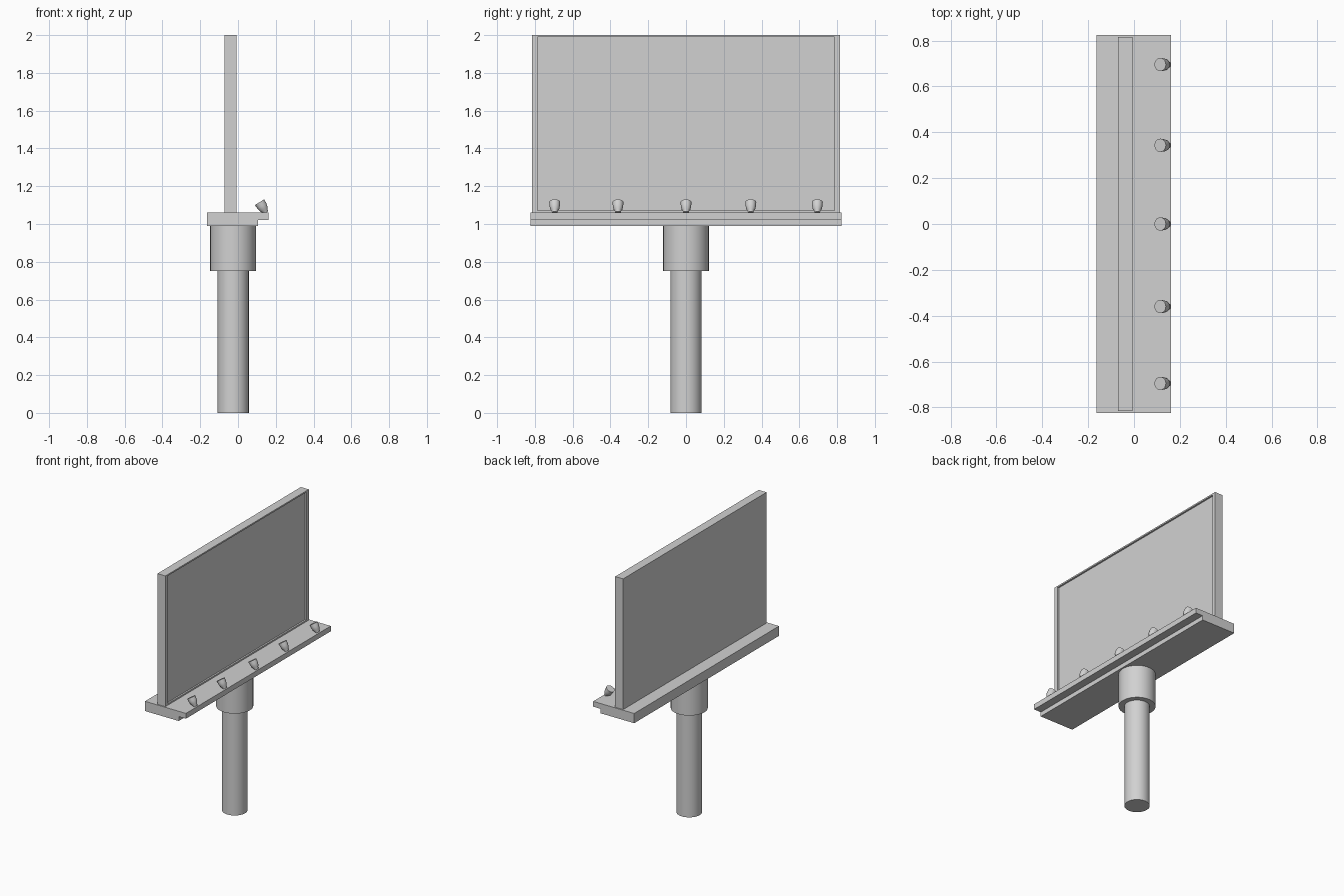
import bpy, bmesh
from math import radians
from mathutils import Matrix, Vector

cube = bpy.data.objects.get("Cube")
if cube:
    bpy.data.objects.remove(cube)

# Single painted-metal colour
grey = bpy.data.materials.new("light_grey_metal")
grey.use_nodes = True
colour = (0.64, 0.64, 0.64, 1)
grey.diffuse_color = colour
grey.node_tree.nodes["Principled BSDF"].inputs["Base Color"].default_value = colour


def finish(name, bm, smooth=False):
    bmesh.ops.recalc_face_normals(bm, faces=bm.faces)
    mesh = bpy.data.meshes.new(name)
    bm.to_mesh(mesh)
    bm.free()
    mesh.materials.append(grey)
    obj = bpy.data.objects.new(name, mesh)
    bpy.context.collection.objects.link(obj)
    if smooth:
        bpy.ops.object.select_all(action="DESELECT")
        obj.select_set(True)
        bpy.context.view_layer.objects.active = obj
        bpy.ops.object.shade_smooth_by_angle(angle=radians(35))
    return obj


def turned(name, profile, segments, matrix):
    """Closed solid of revolution from (radius, height) points."""
    bm = bmesh.new()
    rings = []
    for r, h in profile:
        ring = bmesh.ops.create_circle(bm, segments=segments, radius=r,
                                       matrix=Matrix.Translation((0, 0, h)))
        rings.append(ring["verts"])
    for low, high in zip(rings, rings[1:]):
        for i in range(segments):
            j = (i + 1) % segments
            bm.faces.new((low[i], low[j], high[j], high[i]))
    bm.faces.new(rings[0])
    bm.faces.new(rings[-1])
    bm.transform(matrix)
    return finish(name, bm, smooth=True)


# Pole and the wider collar under the deck
post = Matrix.Translation((-0.026, 0, 0))
turned("pole", [(0.083, 0), (0.083, 0.75)], 40, post)
turned("collar", [(0.121, 0.75), (0.121, 0.99)], 40, post)

# Stepped deck: an L-shaped section swept along y
section = [(-0.164, 0.99), (0.105, 0.99), (0.105, 1.022),
           (0.162, 1.022), (0.162, 1.06), (-0.164, 1.06)]
bm = bmesh.new()
end = bm.faces.new([bm.verts.new((x, -0.823, z)) for x, z in section])
swept = bmesh.ops.extrude_face_region(bm, geom=[end])["geom"]
bmesh.ops.translate(bm, vec=(0, 1.646, 0),
                    verts=[g for g in swept if isinstance(g, bmesh.types.BMVert)])
finish("deck", bm)

# Display board with a shallow recess on its +x side
bm = bmesh.new()
bmesh.ops.create_cube(bm, size=1, matrix=Matrix.Translation((-0.039, 0, 1.53))
                      @ Matrix.Diagonal((0.063, 1.63, 0.94, 1)))
bm.normal_update()
face = next(f for f in bm.faces if f.normal.x > 0.9)
bmesh.ops.inset_individual(bm, faces=[face], thickness=0.015)
for v in face.verts:
    v.co.y = 0.787 if v.co.y > 0 else -0.787
recess = bmesh.ops.extrude_discrete_faces(bm, faces=[face])["faces"][0]
bmesh.ops.translate(bm, vec=(-0.012, 0, 0), verts=recess.verts)
finish("board", bm)

# Spotlights along the front edge, tilted towards the board
cup = [(0.014, 0), (0.017, 0.012), (0.024, 0.023), (0.0275, 0.042), (0.029, 0.065)]
tilt = Vector((-0.52, 0, 0.85)).to_track_quat("Z", "Y").to_matrix().to_4x4()
for n, y in enumerate((-0.695, -0.36, 0, 0.343, 0.695), 1):
    turned(f"spotlight_{n}", cup, 20, Matrix.Translation((0.148, y, 1.06)) @ tilt)
